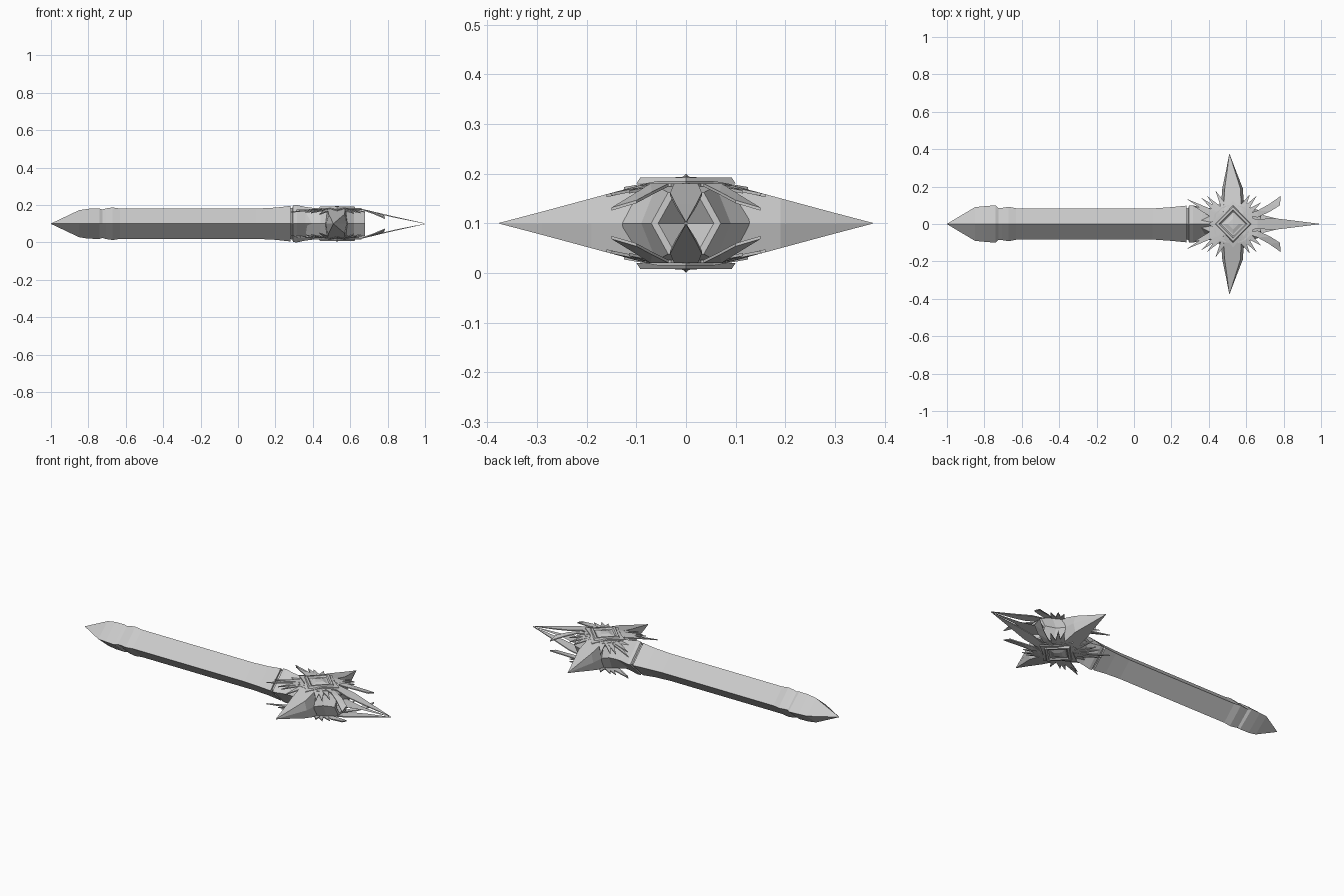
import bpy, bmesh, math
from mathutils import Vector

cube = bpy.data.objects.get("Cube")
if cube:
    bpy.data.objects.remove(cube, do_unlink=True)

MID = 0.1    # height of the long axis
CX = 0.53    # centre of the head along x

steel = bpy.data.materials.new("grey steel")
steel.use_nodes = True
steel.diffuse_color = (0.6, 0.6, 0.6, 1)
steel.node_tree.nodes["Principled BSDF"].inputs["Base Color"].default_value = (0.6, 0.6, 0.6, 1)


def finish(name, bm):
    bmesh.ops.triangulate(bm, faces=[f for f in bm.faces if len(f.verts) > 4])
    bmesh.ops.recalc_face_normals(bm, faces=bm.faces)
    mesh = bpy.data.meshes.new(name)
    bm.to_mesh(mesh)
    bm.free()
    mesh.materials.append(steel)
    obj = bpy.data.objects.new(name, mesh)
    obj.location.z = MID
    bpy.context.collection.objects.link(obj)
    return obj


def loft(name, rings):
    """Skin a run of equal-count rings and close both ends."""
    bm = bmesh.new()
    loops = [[bm.verts.new(p) for p in ring] for ring in rings]
    for a, b in zip(loops, loops[1:]):
        for i in range(len(a)):
            j = (i + 1) % len(a)
            bm.faces.new((a[i], a[j], b[j], b[i]))
    bm.faces.new(loops[0])
    bm.faces.new(loops[-1])
    return finish(name, bm)


def diamond(x, ry, rz):
    return [(x, ry, 0), (x, 0, rz), (x, -ry, 0), (x, 0, -rz)]


def hexagon(x, side, top, h):
    return [(x, side, 0), (x, top, h), (x, -top, h),
            (x, -side, 0), (x, -top, -h), (x, top, -h)]


def shell(x, y):
    """Half height of the ornament shell, drooping to the sides and the tip."""
    return max(0.002, 0.08 - 0.27 * max(0, abs(y) - 0.08) - 0.236 * max(0, x - 0.66))


def plates(name, outlines, thick=0.006, lift=0.0):
    """Thin plates following the shell, on the upper and lower sides."""
    bm = bmesh.new()
    for pts in outlines:
        for s in (1, -1):
            outer = [bm.verts.new((x, y, s * (shell(x, y) + lift))) for x, y in pts]
            inner = [bm.verts.new((x, y, s * max(0, shell(x, y) + lift - thick))) for x, y in pts]
            bm.faces.new(outer)
            bm.faces.new(inner[::-1])
            for i in range(len(pts)):
                j = (i + 1) % len(pts)
                bm.faces.new((outer[i], inner[i], inner[j], outer[j]))
    return finish(name, bm)


def both_sides(outline):
    return [outline, [(x, -y) for x, y in outline]]


# Four-sided shaft, from the pointed pommel to the collar
loft("shaft", [diamond(*r) for r in (
    (-1, 0.001, 0.001), (-0.85, 0.09, 0.072), (-0.8, 0.095, 0.08),
    (-0.74, 0.1, 0.081), (-0.725, 0.086, 0.076), (-0.705, 0.086, 0.082),
    (-0.67, 0.092, 0.087), (-0.63, 0.084, 0.081), (0.1, 0.083, 0.081),
    (0.2, 0.09, 0.086), (0.28, 0.098, 0.095))])
loft("collar", [diamond(*r) for r in (
    (0.27, 0.08, 0.08), (0.29, 0.085, 0.085), (0.295, 0.1, 0.098),
    (0.315, 0.1, 0.1), (0.36, 0.088, 0.09), (0.44, 0.08, 0.08))])

# Six-sided head core with a hollow at the far end
loft("head_core", [hexagon(*r) for r in (
    (0.36, 0.08, 0.02, 0.07), (0.44, 0.09, 0.06, 0.076), (0.48, 0.135, 0.08, 0.078),
    (0.58, 0.135, 0.08, 0.078), (0.62, 0.09, 0.06, 0.075), (0.68, 0.07, 0.036, 0.062),
    (0.68, 0.056, 0.028, 0.05), (0.63, 0.004, 0.002, 0.003))])


# Wedge-shaped side spikes
def wedge_ring(y, left, right, side):
    h = shell(CX, y) if y < 0.37 else 0.001
    cut = 0.12 * (right - left)
    return [(left, side * y, 0), (left + cut, side * y, h), (right - cut, side * y, h),
            (right, side * y, 0), (right - cut, side * y, -h), (left + cut, side * y, -h)]


for side, label in ((1, "back"), (-1, "front")):
    loft(label + "_side_spike", [wedge_ring(*r, side) for r in (
        (0.06, 0.46, 0.6), (0.1, 0.465, 0.588), (0.19, 0.472, 0.582),
        (0.29, 0.493, 0.543), (0.375, 0.509, 0.511))])

# Burst of thorns around the ornament
thorns = []
for tx, ty in ((0.28, 0.135), (0.31, 0.1), (0.36, 0.14), (0.39, 0.15),
               (0.435, 0.18), (0.62, 0.16), (0.655, 0.15), (0.68, 0.115)):
    away = Vector((tx - CX, ty)).normalized()
    across = Vector((-away.y, away.x)) * 0.02
    root = Vector((CX, 0)) + away * 0.085
    thorns += both_sides([tuple(root + across), (tx, ty), tuple(root - across)])
plates("thorns", thorns)
plates("ornament_base", [[(CX + 0.115 * math.cos(a * math.pi / 6),
                           0.105 * math.sin(a * math.pi / 6)) for a in range(12)]])

# Splayed fins and the long converging tip blades
plates("splayed_fins", both_sides([
    (0.6, 0.05), (0.66, 0.072), (0.72, 0.105), (0.785, 0.15),
    (0.78, 0.1), (0.73, 0.068), (0.66, 0.035)]))
plates("tip_blades", [[(0.6, 0.04), (0.66, 0.024), (0.74, 0.032), (0.84, 0.02), (1, 0),
                       (0.84, -0.02), (0.74, -0.032), (0.66, -0.024), (0.6, -0.04)]])
bm = bmesh.new()
bm.faces.new([bm.verts.new((x, y, 0)) for x, y in (
    (0.64, 0.06), (0.82, 0.015), (1, 0), (0.82, -0.015), (0.64, -0.06))])
finish("middle_blade", bm)

# Concave four-pointed star under the gem
star = []
for k in range(8):
    r = 0.13 if k % 2 == 0 else 0.082
    a = k * math.pi / 4
    star.append((CX + r * math.cos(a), r * math.sin(a) * 0.96))
plates("star_plate", [star], thick=0.008, lift=0.005)


# Raised diamond frame and faceted gem on both faces
def square(r, h):
    return [(CX + r, 0, h), (CX, r, h), (CX - r, 0, h), (CX, -r, h)]


for s, label in ((1, "upper"), (-1, "lower")):
    loft(label + "_gem_setting", [square(r, s * h) for r, h in (
        (0.1, 0.08), (0.092, 0.092), (0.076, 0.092), (0.066, 0.084),
        (0.058, 0.084), (0.03, 0.092), (0.002, 0.094))])
